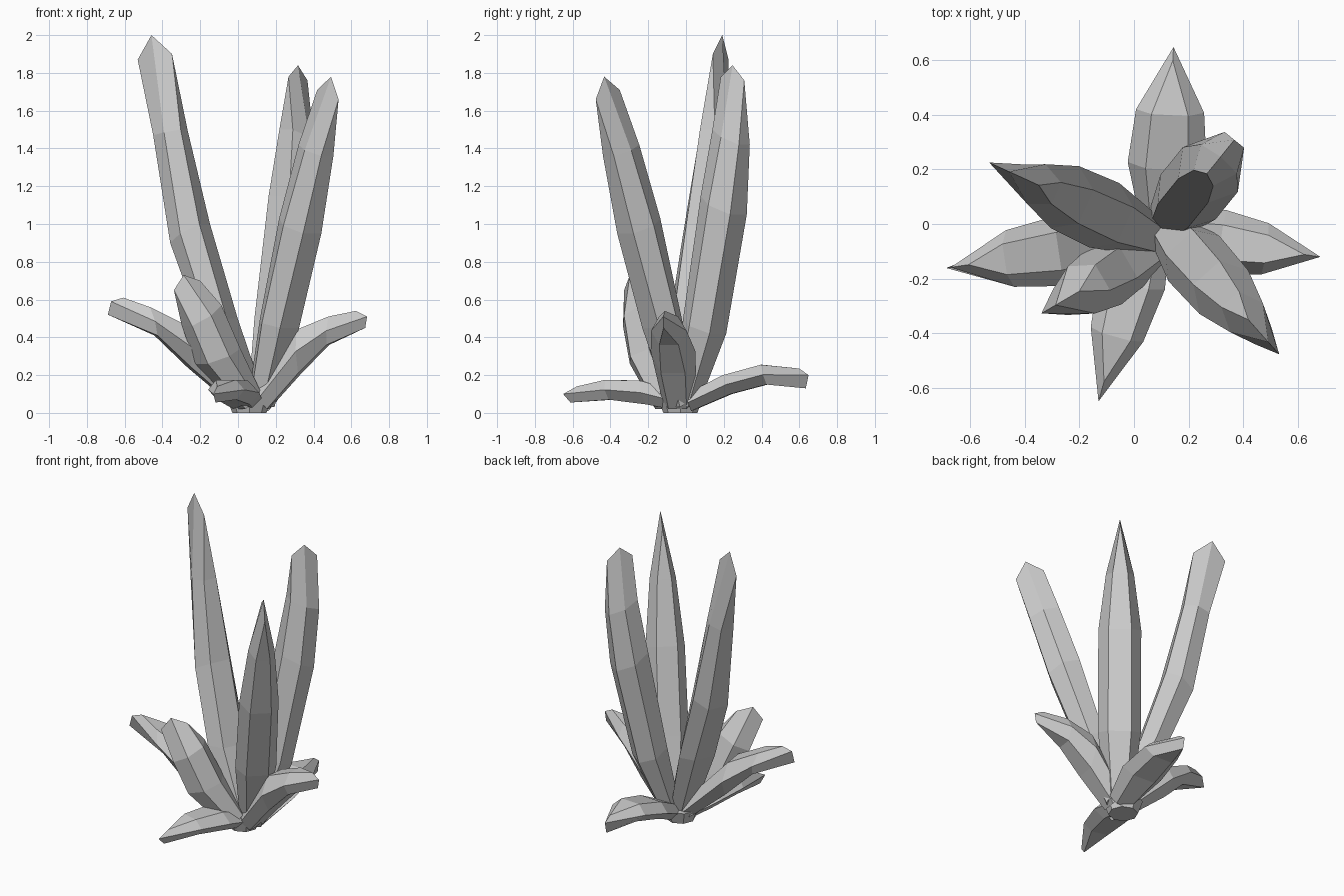
import bpy, bmesh, math
from mathutils import Vector


def leaf(name, root, tip_xy, rows, tip):
    """rows: (inner r, inner z, outer r, outer z, width); tip: inner, apex, outer as (r, z)."""
    d = Vector((tip_xy[0] - root[0], tip_xy[1] - root[1], 0)).normalized()
    s = Vector((-d.y, d.x, 0))
    bm = bmesh.new()

    def vert(r, z, side=0.0):
        p = d * r + s * side
        return bm.verts.new((p.x + root[0], p.y + root[1], z))

    # Hexagonal sections along the leaf
    rings = []
    for ri, zi, ro, zo, w in rows:
        rm, zm = (ri + ro) / 2, (zi + zo) / 2
        rings.append([vert(ri, zi, -.27 * w), vert(ri, zi, .27 * w), vert(rm, zm, .5 * w),
                      vert(ro, zo, .27 * w), vert(ro, zo, -.27 * w), vert(rm, zm, -.5 * w)])
    for a, b in zip(rings, rings[1:]):
        for i in range(6):
            j = (i + 1) % 6
            bm.faces.new((a[i], a[j], b[j], b[i]))
    bm.faces.new(rings[0][::-1])

    # Knife-edge end: pointed in plan, blunt in profile
    i_, a_, o_ = (vert(*p) for p in tip)
    e = rings[-1]
    for f in ((e[0], e[1], i_), (e[1], e[2], a_, i_), (e[2], e[3], o_, a_),
              (e[3], e[4], o_), (e[4], e[5], a_, o_), (e[5], e[0], i_, a_)):
        bm.faces.new(f)
    bmesh.ops.recalc_face_normals(bm, faces=bm.faces)
    me = bpy.data.meshes.new(name)
    bm.to_mesh(me)
    bm.free()
    bpy.context.collection.objects.link(bpy.data.objects.new(name, me))


# Three tall upright leaves
leaf("tall_leaf_left", (.06, -.045), (-.53, .225),
     [(-.04, .16, .05, .03, .16), (.10, .5, .27, .5, .26),
      (.26, 1.0, .43, .9, .25), (.38, 1.5, .54, 1.47, .16)],
     [(.45, 1.9), (.57, 2.0), (.65, 1.87)])
leaf("tall_leaf_back", (.11, -.01), (.365, .305),
     [(-.03, .12, .06, .03, .16), (.05, .5, .23, .42, .26),
      (.17, 1.15, .37, 1.05, .26), (.23, 1.5, .41, 1.42, .17)],
     [(.25, 1.78), (.33, 1.84), (.41, 1.76)])
leaf("tall_leaf_front", (.12, -.015), (.53, -.475),
     [(-.04, .12, .06, .03, .16), (.07, .5, .23, .45, .25),
      (.22, 1.03, .41, .95, .24), (.35, 1.42, .53, 1.36, .16)],
     [(.45, 1.71), (.56, 1.78), (.62, 1.66)])

# Arching short leaves
leaf("short_leaf_right", (.06, -.03), (.68, -.12),
     [(.02, .13, .10, .02, .18), (.26, .44, .27, .21, .24), (.43, .51, .42, .36, .19)],
     [(.57, .54), (.63, .51), (.62, .45)])
leaf("short_leaf_left", (.06, -.05), (-.68, -.16),
     [(.03, .13, .06, .02, .18), (.34, .46, .32, .24, .26), (.54, .56, .50, .41, .21)],
     [(.675, .61), (.74, .59), (.757, .52)])
leaf("short_leaf_front_left", (.075, -.085), (-.335, -.325),
     [(-.02, .12, .07, .02, .18), (.11, .34, .31, .26, .24), (.22, .57, .40, .46, .20)],
     [(.32, .70), (.42, .73), (.48, .65)])

# Low spreading leaves
leaf("low_leaf_back", (.11, 0), (.145, .65),
     [(0, .10, .03, .01, .18), (.20, .20, .24, .10, .29), (.40, .255, .43, .15, .25)],
     [(.60, .235), (.65, .20), (.635, .13)])
leaf("low_leaf_front", (.05, 0), (-.13, -.65),
     [(0, .10, .02, .01, .18), (.23, .17, .20, .045, .25), (.43, .175, .41, .07, .20)],
     [(.60, .14), (.675, .10), (.635, .055)])

# Small crown where the leaves meet
bpy.ops.mesh.primitive_cone_add(vertices=8, radius1=.09, radius2=.12, depth=.08,
                                location=(.06, -.03, .04))
bpy.context.object.name = "root_crown"
